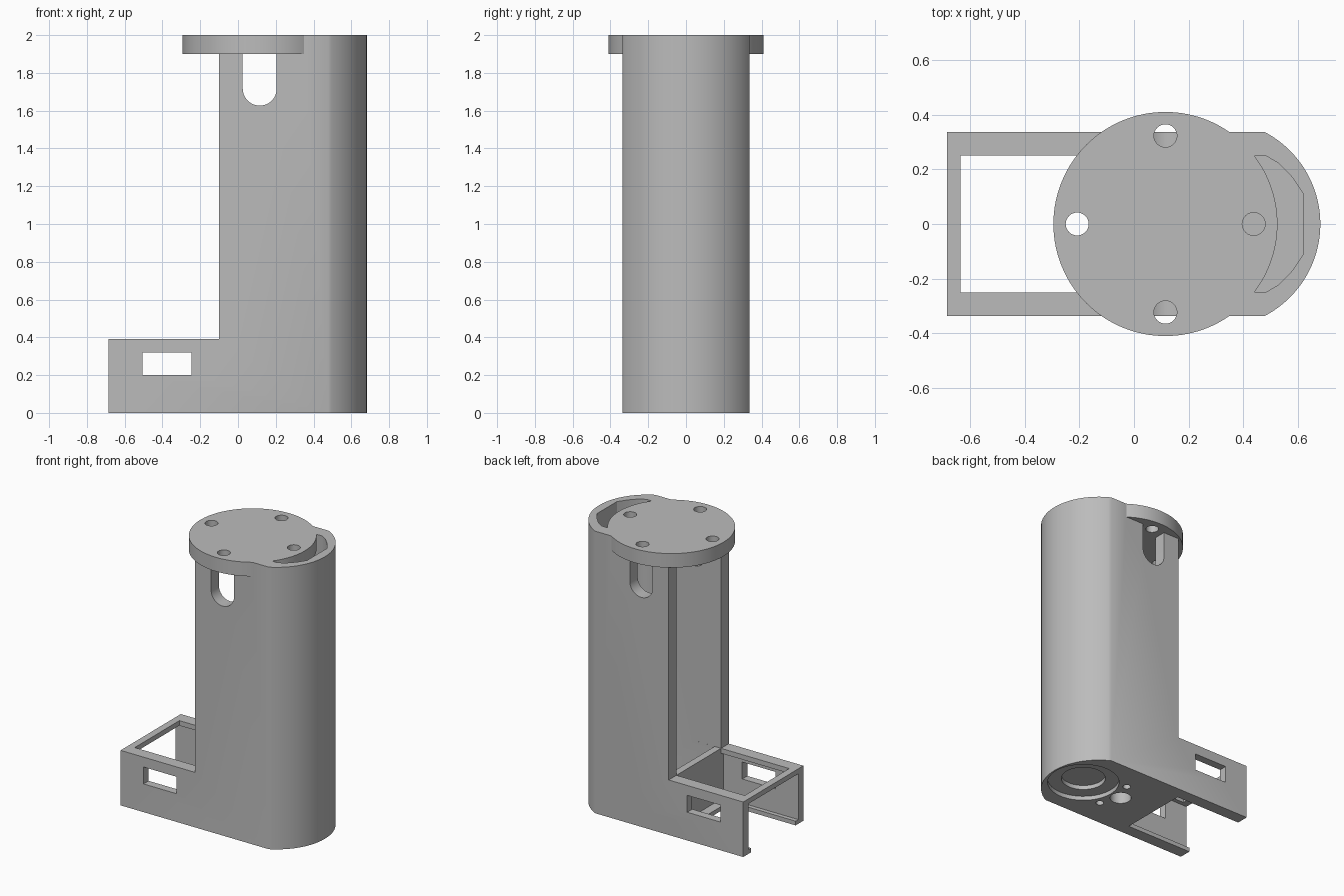
import bpy, bmesh, math

cube = bpy.data.objects.get("Cube")
if cube:
    bpy.data.objects.remove(cube, do_unlink=True)

grey = bpy.data.materials.new("light_grey")
grey.use_nodes = True
colour = (0.5, 0.5, 0.5, 1)
grey.diffuse_color = colour
grey.node_tree.nodes["Principled BSDF"].inputs["Base Color"].default_value = colour


def prism(name, outline, low, high, axis="z"):
    """Extrude an outline along z, or an x-z outline along y."""
    bm = bmesh.new()
    place = (lambda a, b, c: (a, b, c)) if axis == "z" else (lambda a, b, c: (a, c, b))
    face = bm.faces.new([bm.verts.new(place(a, b, low)) for a, b in outline])
    top = bmesh.ops.extrude_face_region(bm, geom=[face])["geom"]
    for v in top:
        if isinstance(v, bmesh.types.BMVert):
            v.co[2 if axis == "z" else 1] = high
    bmesh.ops.recalc_face_normals(bm, faces=bm.faces)
    mesh = bpy.data.meshes.new(name)
    bm.to_mesh(mesh)
    bm.free()
    mesh.materials.append(grey)
    obj = bpy.data.objects.new(name, mesh)
    bpy.context.collection.objects.link(obj)
    return obj


def arc(x, y, r, start, end, steps):
    angles = [math.radians(start + (end - start) * i / steps) for i in range(steps + 1)]
    return [(x + r * math.cos(a), y + r * math.sin(a)) for a in angles]


def circle(x, y, r, steps=48):
    return arc(x, y, r, 0, 360, steps)[:-1]


def rect(x0, x1, y0, y1):
    return [(x0, y0), (x1, y0), (x1, y1), (x0, y1)]


def combine(obj, other, operation="DIFFERENCE"):
    mod = obj.modifiers.new("join", "BOOLEAN")
    mod.operation = operation
    mod.solver = "EXACT"
    mod.object = other
    bpy.context.view_layer.objects.active = obj
    bpy.ops.object.modifier_apply(modifier=mod.name)
    bpy.data.objects.remove(other, do_unlink=True)


def cut(obj, outline, low, high, axis="z"):
    combine(obj, prism("cutter", outline, low, high, axis))


def finish(obj):
    bpy.ops.object.select_all(action="DESELECT")
    obj.select_set(True)
    bpy.context.view_layer.objects.active = obj
    bpy.ops.object.shade_smooth_by_angle(angle=math.radians(30))


half, inner = 0.337, 0.25
disc_x, disc_r = 0.115, 0.41
foot_top, disc_low, top = 0.39, 1.9, 2.0
open_x, end_x = -0.1, -0.685

# Tall body with a rounded back and a low foot
turn = math.degrees(math.asin(half / 0.38))
round_end = arc(0.302, 0, 0.38, -turn, turn, 40)
body = prism("body", [(end_x, -half)] + round_end + [(end_x, half)], 0, top)
cut(body, rect(-1, open_x, -1, 1), foot_top, 3)

# Main cavity, open on the foot side and at the top
curve = [(0.485, 0.248), (0.53, 0.222), (0.58, 0.17), (0.62, 0.11)]
bow = [(x, -y) for x, y in curve] + curve[::-1]
cut(body, [(-0.05, -inner)] + bow + [(-0.05, inner)], 0.1, 3)
cut(body, rect(-0.3, 0.1, -inner, inner), foot_top, 3)

# Foot frame: hollow sides with rails, open top, end and bottom
cut(body, rect(-1, open_x, -0.28, 0.28), 0.03, 0.355)
cut(body, rect(-0.635, open_x, -inner, inner), 0.2, 1)
cut(body, rect(-1, -0.165, -inner, inner), -1, 0.2)
cut(body, rect(-0.505, -0.245, 0.2, 0.32), -1, 1, "y")

# Round-ended access slots through both side walls
slot = arc(disc_x, 1.717, 0.09, 180, 360, 24) + [(disc_x + 0.09, 2.2), (disc_x - 0.09, 2.2)]
cut(body, slot, -1, 1, "y")

# Underside pockets and screw holes
cut(body, circle(0.435, 0, 0.235), -1, 0.03)
cut(body, circle(0.435, 0, 0.145), -1, 0.06)
cut(body, circle(disc_x, 0, 0.07), -1, 0.3)
for side in (-1, 1):
    cut(body, circle(0.178, side * 0.138, 0.026, 24), -1, 0.3)

# Seat for the mounting disc
cut(body, circle(disc_x, 0, disc_r, 128), disc_low, 3)
finish(body)

# Mounting disc with four holes
disc = prism("mounting_disc", circle(disc_x, 0, disc_r, 128), disc_low, top)
for k in range(4):
    a = k * math.pi / 2
    cut(disc, circle(disc_x + 0.323 * math.cos(a), 0.323 * math.sin(a), 0.042, 32), 1, 3)
finish(disc)
